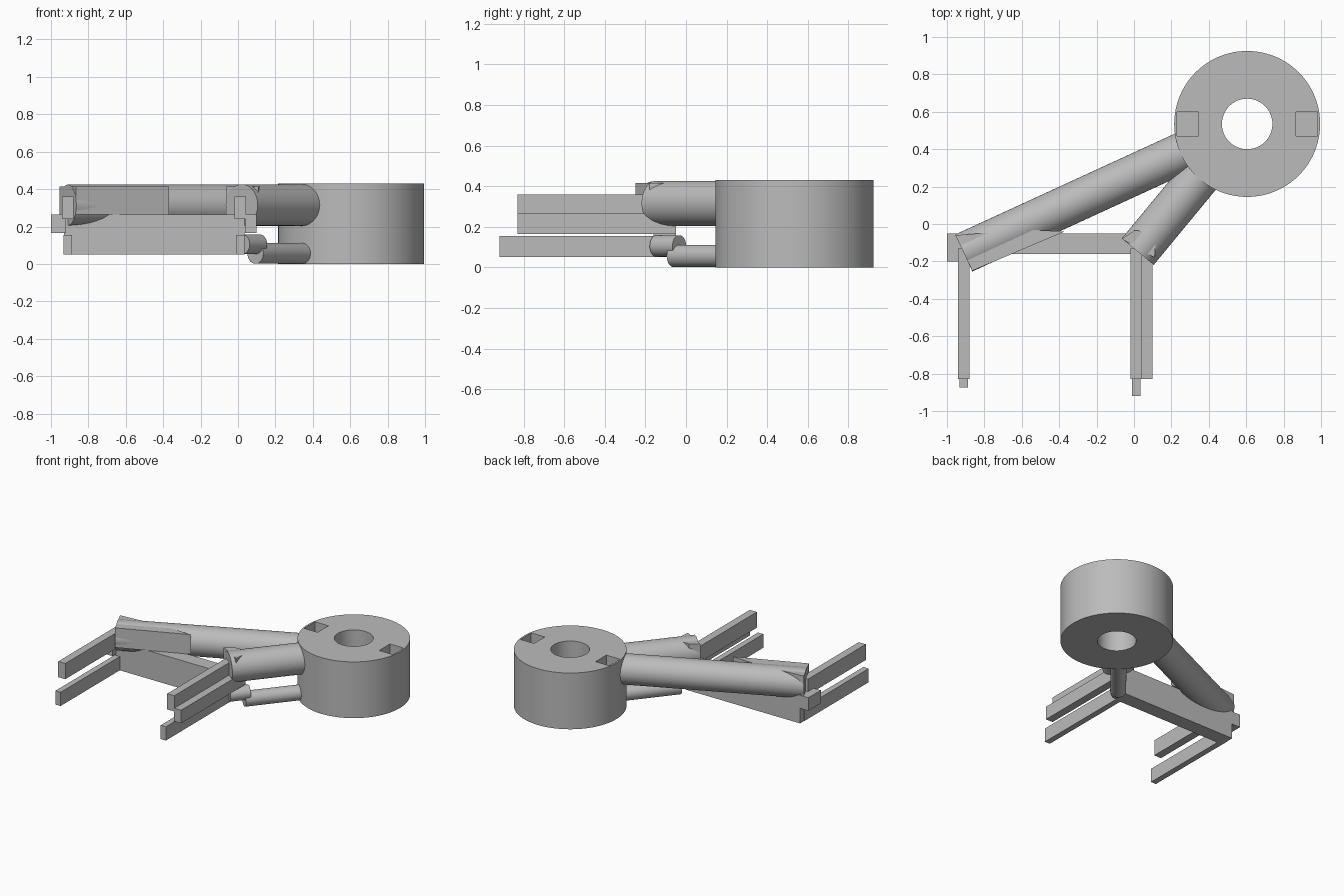
import bpy
import bmesh
from math import radians
from mathutils import Vector

cube = bpy.data.objects.get("Cube")
if cube:
    bpy.data.objects.remove(cube, do_unlink=True)

grey = bpy.data.materials.new("plain grey")
grey.use_nodes = True
grey.diffuse_color = (0.5, 0.5, 0.5, 1)
grey.node_tree.nodes["Principled BSDF"].inputs["Base Color"].default_value = (0.5, 0.5, 0.5, 1)


def finish(name, bm):
    bmesh.ops.recalc_face_normals(bm, faces=bm.faces)
    mesh = bpy.data.meshes.new(name)
    bm.to_mesh(mesh)
    bm.free()
    mesh.materials.append(grey)
    obj = bpy.data.objects.new(name, mesh)
    bpy.context.collection.objects.link(obj)
    return obj


def smooth(obj):
    bpy.ops.object.select_all(action='DESELECT')
    obj.select_set(True)
    bpy.context.view_layer.objects.active = obj
    bpy.ops.object.shade_smooth_by_angle(angle=radians(35))


def prism(name, outline, low, high):
    bm = bmesh.new()
    face = bm.faces.new([bm.verts.new((x, y, low)) for x, y in outline])
    up = bmesh.ops.extrude_face_region(bm, geom=[face])["geom"]
    bmesh.ops.translate(bm, vec=(0, 0, high - low),
                        verts=[v for v in up if isinstance(v, bmesh.types.BMVert)])
    return finish(name, bm)


def box(name, x, y, z):
    return prism(name, [(x[0], y[0]), (x[1], y[0]), (x[1], y[1]), (x[0], y[1])], *z)


def rod(name, start, end, radius, sides=64):
    start, end = Vector(start), Vector(end)
    axis = end - start
    bm = bmesh.new()
    bmesh.ops.create_cone(bm, cap_ends=True, segments=sides, radius1=radius,
                          radius2=radius, depth=axis.length)
    bmesh.ops.transform(bm, matrix=axis.to_track_quat('Z', 'Y').to_matrix().to_4x4(),
                        verts=bm.verts)
    bmesh.ops.translate(bm, vec=(start + end) / 2, verts=bm.verts)
    return finish(name, bm)


# Drum with a central bore and two square pockets in its top
cx, cy, top = 0.605, 0.535, 0.43
drum = rod("drum", (cx, cy, 0), (cx, cy, top), 0.39, 128)
cutters = [rod("bore_cutter", (cx, cy, -0.1), (cx, cy, 0.6), 0.135)]
for x in (0.23, 0.865):
    cutters.append(box("pocket_cutter", (x, x + 0.115), (0.47, 0.6), (0.33, 0.6)))
bpy.context.view_layer.objects.active = drum
for cutter in cutters:
    cutter.hide_render = True
    mod = drum.modifiers.new("cut", 'BOOLEAN')
    mod.operation = 'DIFFERENCE'
    mod.solver = 'EXACT'
    mod.object = cutter
    bpy.ops.object.modifier_apply(modifier=mod.name)
    bpy.data.objects.remove(cutter, do_unlink=True)
smooth(drum)

# Round arms reaching from the drum to the frame
h = 0.315
smooth(rod("long_arm", (-0.91, -0.155, h), (0.27, 0.387, h), 0.109))
smooth(rod("short_arm", (0.02, -0.148, h), (0.37, 0.276, h), 0.111))
smooth(rod("lower_arm", (0.093, -0.06, 0.056), (0.37, 0.276, 0.056), 0.055))
smooth(rod("lower_elbow", (0.022, -0.145, 0.105), (0.115, -0.033, 0.105), 0.053))

# Flat-topped wedges where the arms meet the frame
prism("long_arm_wedge", [(-0.955, -0.06), (-0.865, -0.25), (-0.37, -0.04), (-0.57, -0.03)], 0.265, 0.415)
prism("short_arm_wedge", [(-0.065, -0.08), (0.11, -0.18), (0.12, -0.04), (0, -0.035)], 0.265, 0.415)

# Cross beams
box("middle_beam", (-1, 0.1), (-0.16, -0.05), (0.165, 0.265))
box("lower_beam", (-0.93, 0.035), (-0.16, -0.05), (0.05, 0.165))
box("side_bracket", (-1, -0.92), (-0.2, -0.05), (0.165, 0.265))

# Forward rails
box("middle_rail", (0.04, 0.1), (-0.83, -0.05), (0.165, 0.265))
for side, x, reach in (("right", -0.91, -0.875), ("left", 0.012, -0.92)):
    box(side + "_upper_rail", (x - 0.03, x + 0.03), (-0.83, -0.13), (0.24, 0.36))
    box(side + "_lower_rail", (x - 0.022, x + 0.022), (reach, -0.1), (0.05, 0.155))
